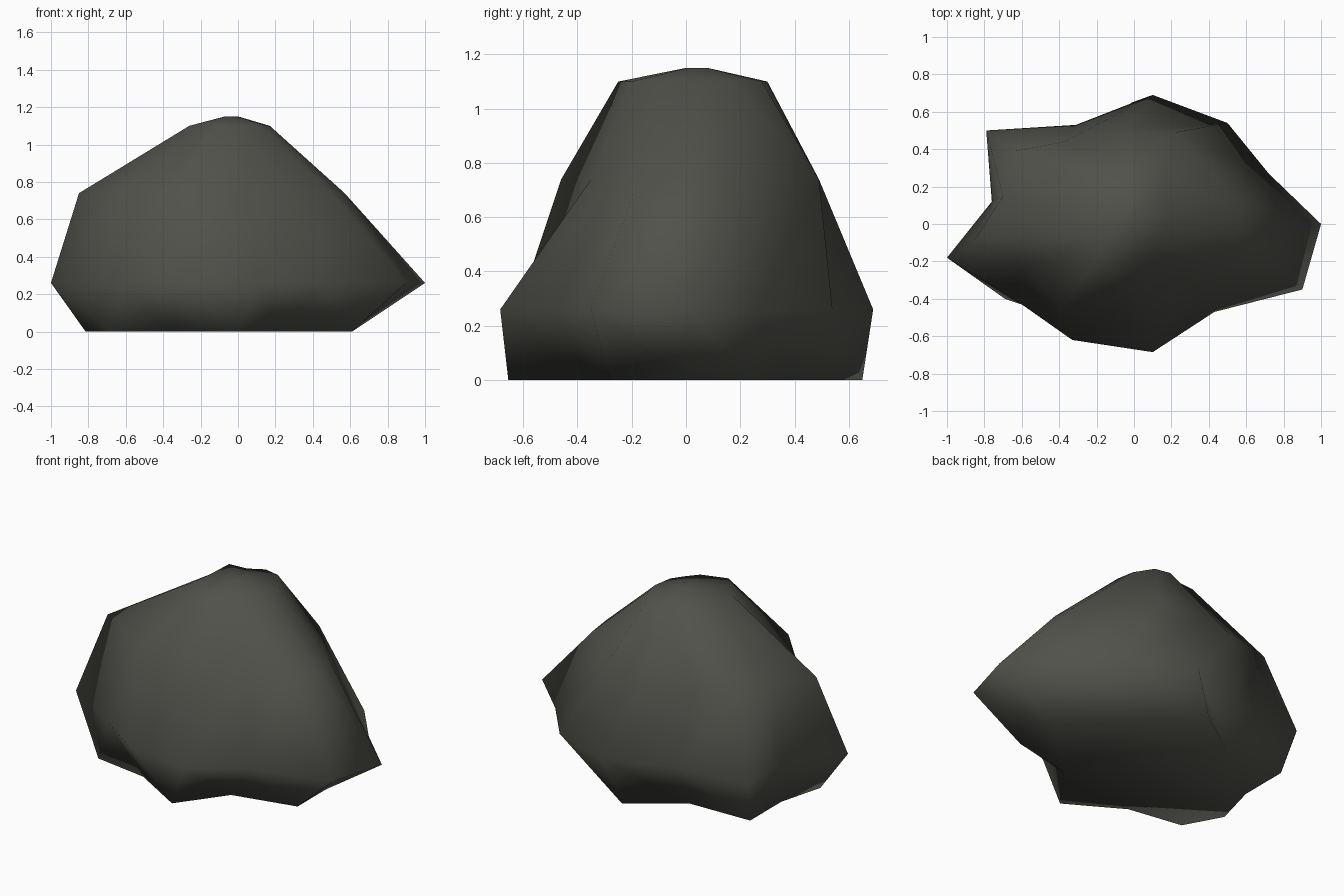
import bpy, bmesh

if "Cube" in bpy.data.objects:
    bpy.data.objects.remove(bpy.data.objects["Cube"])

# Cross-sections of the boulder, running clockwise from the front right
foot = [(.61, -.28), (.21, -.37), (0, -.655), (-.34, -.455), (-.69, -.40), (-.815, -.17), (-.74, .11),
        (-.74, .42), (-.32, .43), (-.01, .65), (.22, .37), (.57, .25), (.61, 0)]
belly = [(.90, -.35), (.43, -.47), (.10, -.685), (-.33, -.62), (-.60, -.43), (-1, -.18), (-.76, .12),
         (-.79, .50), (-.31, .53), (.10, .69), (.50, .54), (.72, .27), (1, 0)]
shoulder = [(.50, -.17), (.28, -.27), (.06, -.35), (-.39, -.46), (-.59, -.23), (-.85, -.08), (-.70, .15),
            (-.64, .39), (-.37, .44), (-.08, .49), (.22, .49), (.55, .13), (.57, -.02)]
crown = [(.15, -.06), (.10, -.13), (.04, -.20), (-.12, -.25), (-.19, -.17), (-.26, -.08), (-.24, .06),
         (-.23, .24), (-.11, .25), (-.02, .30), (.08, .28), (.15, .17), (.17, .06)]
# Small flat tip, shrunk from the crown
tip = [(-.035 + (x + .045) * .165, .04 + (y - .025) * .15) for x, y in crown]

bm = bmesh.new()
rings = [[bm.verts.new((x, y, z)) for x, y in ring]
         for ring, z in ((foot, 0), (belly, .26), (shoulder, .74), (crown, 1.10), (tip, 1.15))]

# Walls between neighbouring cross-sections; the broad middle band is split on one diagonal
n = len(foot)
for level, (low, high) in enumerate(zip(rings, rings[1:])):
    for i in range(n):
        j = (i + 1) % n
        if level == 1:
            bm.faces.new((low[i], low[j], high[i]))
            bm.faces.new((low[j], high[j], high[i]))
        else:
            bm.faces.new((low[i], low[j], high[j], high[i]))

# Underside and tip caps
bm.faces.new(rings[-1])
base = bm.faces.new(rings[0])
bmesh.ops.triangulate(bm, faces=[f for f in bm.faces if len(f.verts) > 4])
bmesh.ops.recalc_face_normals(bm, faces=bm.faces)
for f in bm.faces:
    f.smooth = True

mesh = bpy.data.meshes.new("boulder")
bm.to_mesh(mesh)
bm.free()

stone = bpy.data.materials.new("dark grey stone")
stone.diffuse_color = (.083, .083, .072, 1)
stone.use_nodes = True
stone.node_tree.nodes["Principled BSDF"].inputs["Base Color"].default_value = stone.diffuse_color
mesh.materials.append(stone)
boulder = bpy.data.objects.new("boulder", mesh)
bpy.context.collection.objects.link(boulder)
